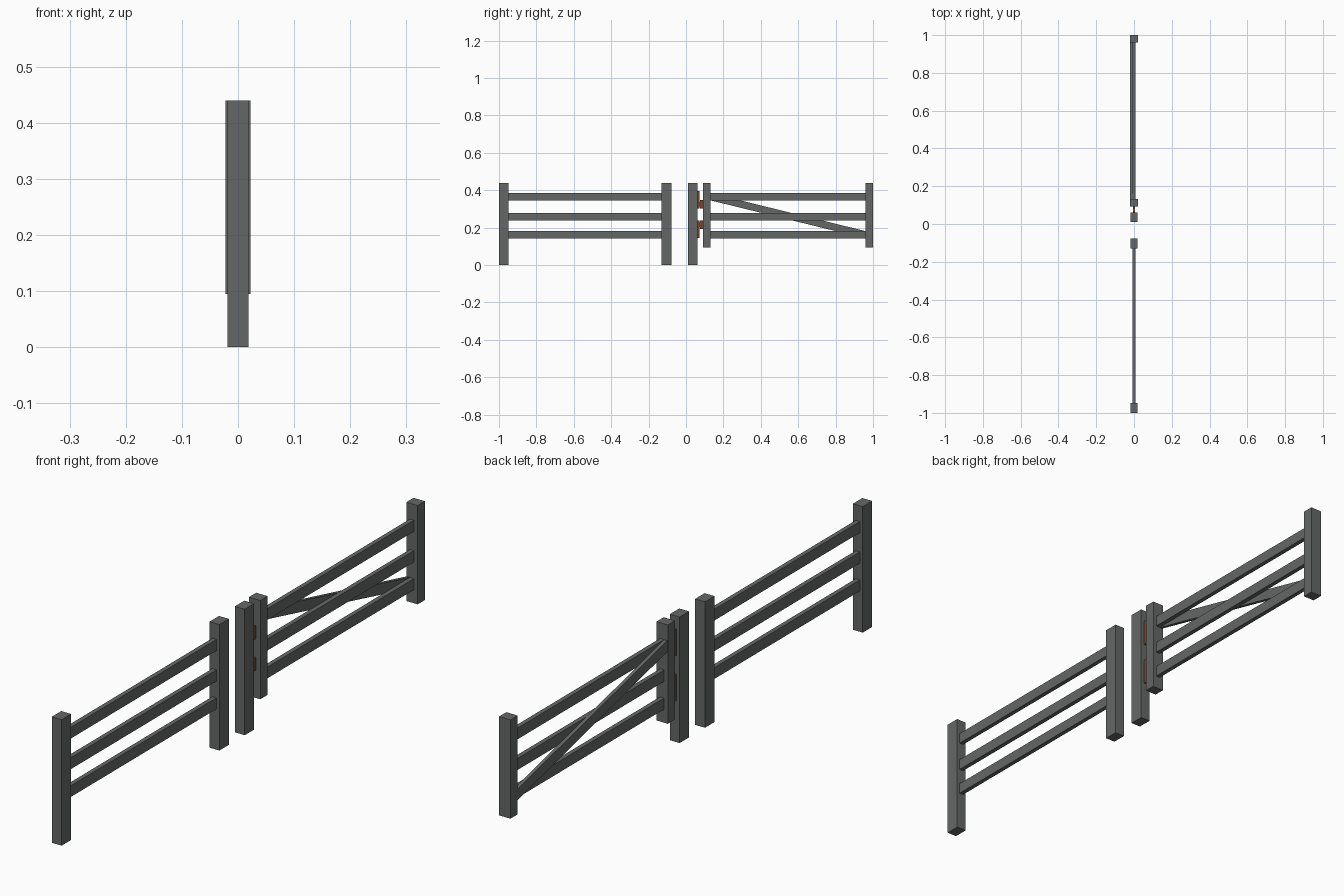
import bpy, bmesh

if "Cube" in bpy.data.objects:
    bpy.data.objects.remove(bpy.data.objects["Cube"])


def material(name, rgb):
    m = bpy.data.materials.new(name)
    m.diffuse_color = (*rgb, 1)
    m.use_nodes = True
    m.node_tree.nodes["Principled BSDF"].inputs["Base Color"].default_value = m.diffuse_color
    return m


GREY = material("weathered_grey", (0.13, 0.135, 0.135))
RUST = material("rusty_brown", (0.16, 0.06, 0.025))


def box(name, x, y, z, mat=GREY, drop=0.0):
    """Box from (min, max) ranges; drop lowers the far y end (sheared beam)."""
    bm = bmesh.new()
    bmesh.ops.create_cube(bm, size=1)
    for v in bm.verts:
        far = v.co.y > 0
        v.co = [r[1] if c > 0 else r[0] for c, r in zip(v.co, (x, y, z))]
        if far:
            v.co.z -= drop
    me = bpy.data.meshes.new(name)
    bm.to_mesh(me)
    bm.free()
    me.materials.append(mat)
    ob = bpy.data.objects.new(name, me)
    bpy.context.collection.objects.link(ob)


POST_X, STILE_X, RAIL_X = (-0.019, 0.019), (-0.022, 0.022), (-0.008, 0.008)
RAILS = ((0.142, 0.181), (0.239, 0.279), (0.346, 0.385))

# Fixed posts
for name, y in (("fence_end_post", (-1, -0.948)),
                ("fence_latch_post", (-0.13, -0.078)),
                ("hinge_post", (0.01, 0.062))):
    box(name, POST_X, y, (0, 0.44))

# Gate stiles, clear of the ground
box("gate_hinge_stile", STILE_X, (0.092, 0.132), (0.095, 0.44))
box("gate_end_stile", STILE_X, (0.96, 1.0), (0.095, 0.44))

# Rails of the fence and the gate
for i, z in enumerate(RAILS):
    box(f"fence_rail_{i}", RAIL_X, (-0.95, -0.128), z)
    box(f"gate_rail_{i}", RAIL_X, (0.13, 0.962), z)

# Diagonal brace on the back of the gate
box("gate_brace", (-0.02, -0.008), (0.13, 0.962), RAILS[2], drop=0.204)

# Hinges: plate on the post, pin bracket on the stile
for name, plate, knuckle in (("upper", (0.303, 0.395), (0.303, 0.347)),
                             ("lower", (0.145, 0.237), (0.193, 0.237))):
    box(name + "_hinge_plate", (-0.006, 0.006), (0.06, 0.072), plate, RUST)
    box(name + "_hinge_bracket", (-0.006, 0.006), (0.076, 0.094), knuckle, RUST)
    mid = sum(knuckle) / 2
    box(name + "_hinge_pin", (-0.003, 0.003), (0.07, 0.078),
        (mid - 0.012, mid + 0.012), RUST)
